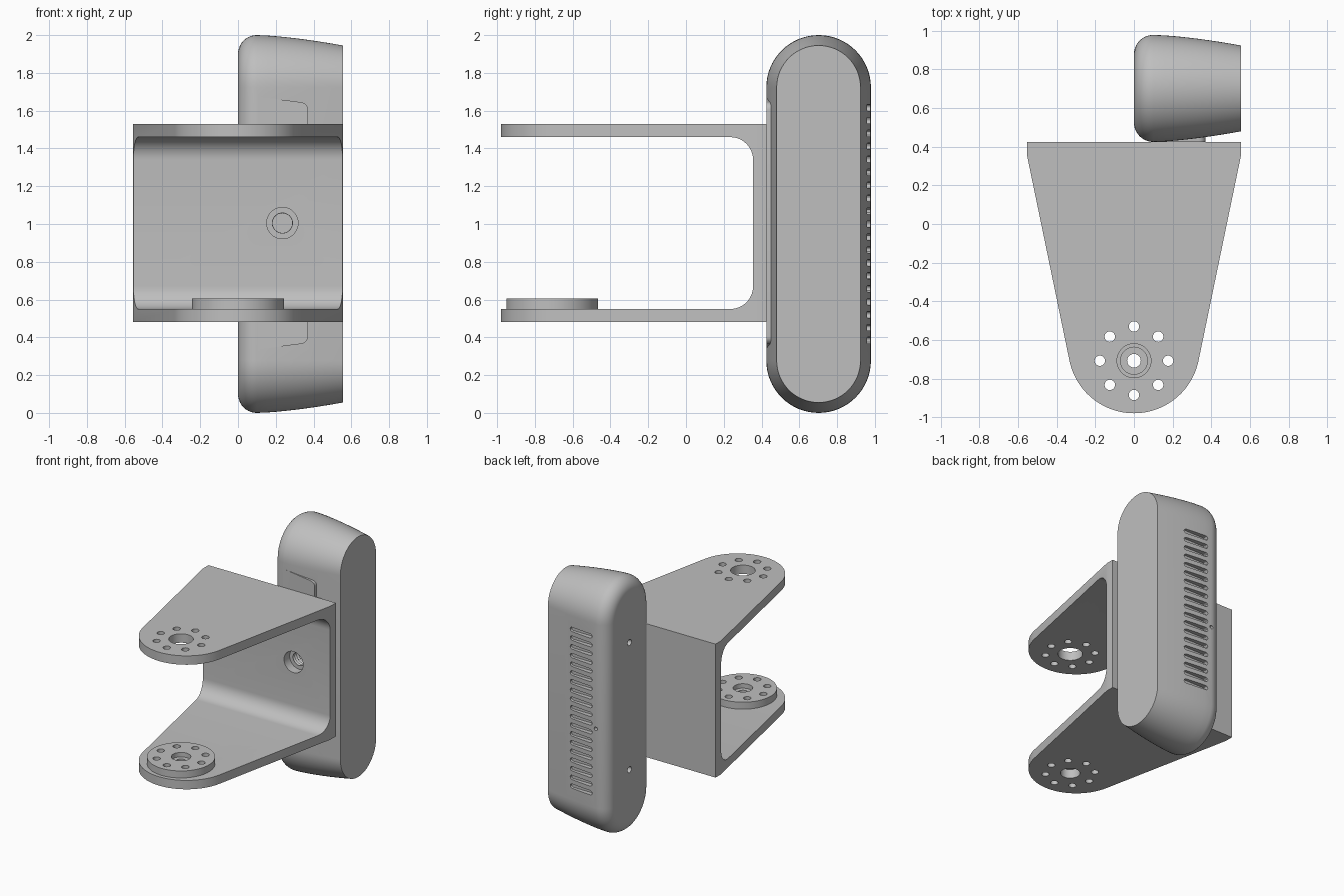
import bpy
import bmesh
from math import sin, cos, pi, radians
from mathutils import Vector

cube = bpy.data.objects.get("Cube")
if cube:
    bpy.data.objects.remove(cube)

grey = bpy.data.materials.new("satin grey")
grey.use_nodes = True
GREY = (0.52, 0.52, 0.52, 1)
grey.diffuse_color = GREY
grey.node_tree.nodes["Principled BSDF"].inputs["Base Color"].default_value = GREY


def arc(cx, cy, r, start, end, n):
    """Points along an arc, angles in degrees."""
    angles = [radians(start + (end - start) * i / n) for i in range(n + 1)]
    return [(cx + r * cos(a), cy + r * sin(a)) for a in angles]


def circle(cx, cy, r, n=40):
    return arc(cx, cy, r, 0, 360, n)[:-1]


def on_axis(axis, p, d):
    """Place a 2D point at depth d along the given axis."""
    return {"x": Vector((d, p[0], p[1])),
            "y": Vector((p[0], d, p[1])),
            "z": Vector((p[0], p[1], d))}[axis]


def add_loft(bm, rings):
    """Skin a stack of rings and cap both ends."""
    rows = [[bm.verts.new(p) for p in ring] for ring in rings]
    count = len(rows[0])
    faces = [bm.faces.new(rows[0]), bm.faces.new(rows[-1])]
    for a, b in zip(rows, rows[1:]):
        for i in range(count):
            j = (i + 1) % count
            faces.append(bm.faces.new((a[i], a[j], b[j], b[i])))
    bmesh.ops.recalc_face_normals(bm, faces=faces)


def make(name, lofts):
    bm = bmesh.new()
    for rings in lofts:
        add_loft(bm, rings)
    mesh = bpy.data.meshes.new(name)
    bm.to_mesh(mesh)
    bm.free()
    mesh.materials.append(grey)
    obj = bpy.data.objects.new(name, mesh)
    bpy.context.collection.objects.link(obj)
    return obj


def prism(axis, outline, lo, hi):
    return [[on_axis(axis, p, d) for p in outline] for d in (lo, hi)]


def activate(obj):
    bpy.ops.object.select_all(action="DESELECT")
    obj.select_set(True)
    bpy.context.view_layer.objects.active = obj


def combine(obj, lofts, operation="DIFFERENCE"):
    """Apply a boolean with a temporary cutter."""
    cutter = make("cutter", lofts)
    cutter.hide_render = True
    mod = obj.modifiers.new("cut", "BOOLEAN")
    mod.operation = operation
    mod.solver = "EXACT"
    mod.object = cutter
    activate(obj)
    bpy.ops.object.modifier_apply(modifier=mod.name)
    bpy.data.objects.remove(cutter)


def smooth(obj, angle=30):
    activate(obj)
    bpy.ops.object.shade_smooth_by_angle(angle=radians(angle))


HUB_Y = -0.708


def bolt_ring(lo, hi):
    return [prism("z", circle(0.177 * cos(i * pi / 4), HUB_Y + 0.177 * sin(i * pi / 4),
                              0.027, 20), lo, hi) for i in range(8)]


# U-shaped bracket: side profile trimmed to the tapered plan
side = [(-1.1, 0.48), (0.425, 0.48), (0.425, 1.53), (-1.1, 1.53), (-1.1, 1.46)]
side += arc(0.235, 1.34, 0.12, 90, 0, 10)
side += arc(0.235, 0.67, 0.12, 0, -90, 10)
side += [(-1.1, 0.55)]
bracket = make("bracket", [prism("x", side, -0.7, 0.7)])
plan = [(0.555, 0.36), (0.555, 0.6), (-0.555, 0.6), (-0.555, 0.36)]
plan += arc(0, -0.639, 0.341, 192, 348, 40)
combine(bracket, [prism("z", plan, 0.3, 1.7)], "INTERSECT")

# Arm holes and the mounting screw hole in the back plate
combine(bracket, bolt_ring(0.4, 1.6)
        + [prism("z", circle(0, HUB_Y, 0.088), 1.4, 1.6),
           prism("z", circle(0, HUB_Y, 0.07), 0.4, 0.6),
           prism("y", circle(0.235, 1.005, 0.083), 0.3, 0.5)])
smooth(bracket)

# Round hub disc on the lower arm
hub = make("hub_disc", [prism("z", circle(0, HUB_Y, 0.243, 64), 0.55, 0.605)])
combine(hub, bolt_ring(0.5, 0.7) + [prism("z", circle(0, HUB_Y, 0.035), 0.5, 0.7)])
combine(hub, [prism("z", circle(0, HUB_Y, 0.07), 0.57, 0.7)])
smooth(hub)


# Capsule-shaped housing: rounded on one side, gently tapering to the other
def capsule(inset):
    r = 0.277 - inset
    return (arc(0.702, 1.723, r, 0, 180, 32) + arc(0.702, 0.277, r, 180, 360, 32))


stations = [(0.1 - 0.1 * cos(a), 0.1 - 0.1 * sin(a))
            for a in (i * pi / 20 for i in range(11))]
stations += [(0.1 + 0.455 * t, 0.055 * t ** 1.5)
             for t in (i / 8 for i in range(1, 9))]
housing = make("housing", [[[on_axis("x", p, x) for p in capsule(inset)]
                            for x, inset in stations]])

# Flat mounting pad on the bracket side
pad = [(0.1, 0.335)] + arc(0.33, 0.405, 0.04, -80, 0, 8)
pad += arc(0.33, 1.605, 0.04, 0, 80, 8) + [(0.1, 1.675)]
combine(housing, [prism("y", pad, 0.4255, 0.55)], "UNION")

# Row of vent slots, reset hole and two side screw holes
vents = []
for i in range(19):
    z = 1 + (i - 9) * 0.0685
    slot = arc(0.32, z, 0.017, -90, 90, 6) + arc(0.15, z, 0.017, 90, 270, 6)
    vents.append(prism("y", slot, 0.94, 1.05))
vents.append(prism("y", circle(0.1, 0.9, 0.014, 16), 0.93, 1.05))
vents += [prism("x", circle(0.702, z, 0.024, 20), -0.05, 0.06) for z in (0.5, 1.5)]
combine(housing, vents)

# Threaded socket behind the bracket
thread = [[on_axis("y", p, 0.40 + 0.012 * i)
           for p in circle(0.235, 1.005, 0.062 if i % 2 else 0.052)]
          for i in range(16)]
combine(housing, [thread])
smooth(housing)
